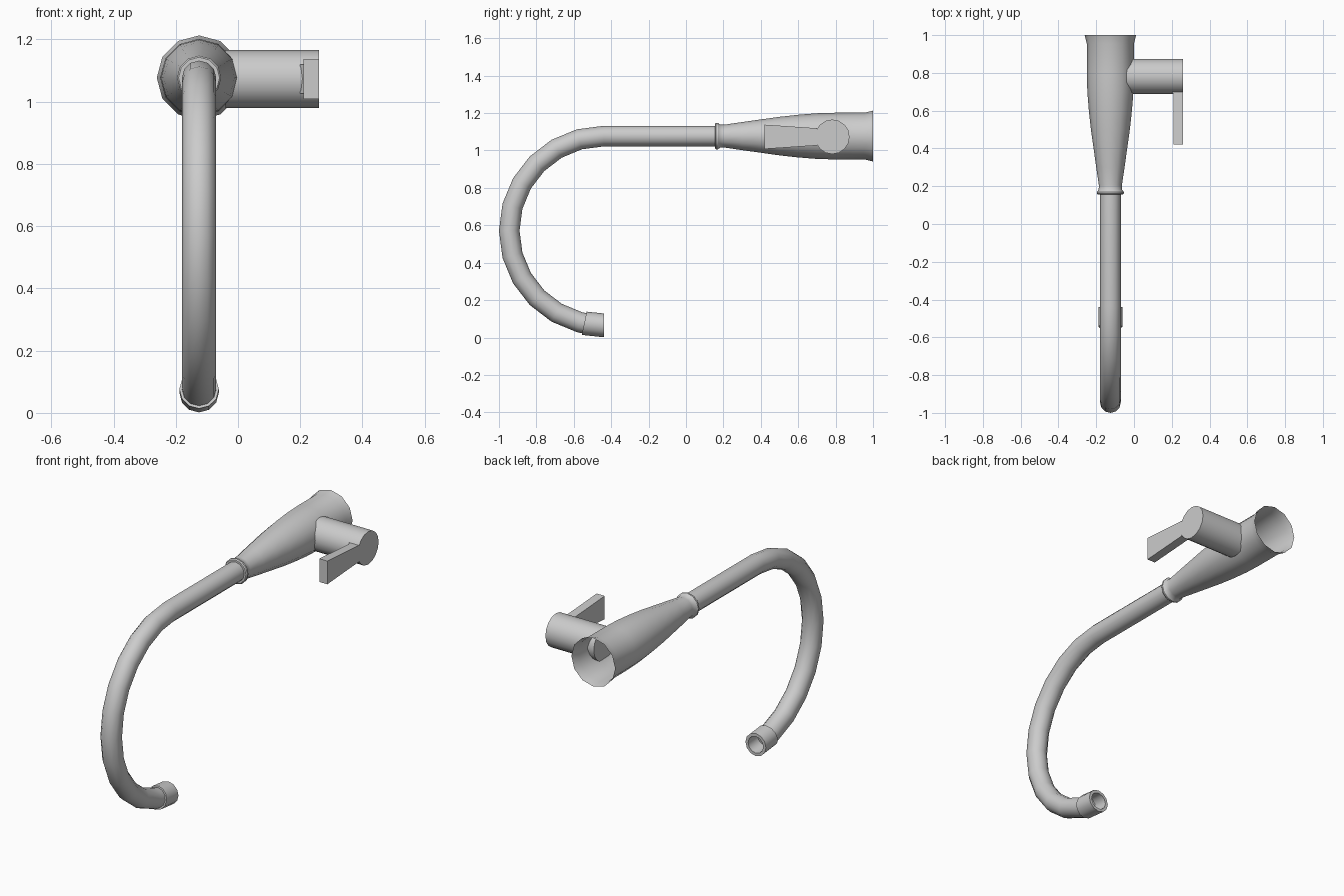
import bpy, bmesh
from math import sin, cos, pi, radians
from mathutils import Vector

if "Cube" in bpy.data.objects:
    bpy.data.objects.remove(bpy.data.objects["Cube"])

CX, CZ = -0.125, 1.077          # main axis of body and spout
BEND_R, BEND_Y = 0.506, -0.439  # spout bend
SIDES = 12


def finish(name, bm, smooth=True):
    bmesh.ops.recalc_face_normals(bm, faces=bm.faces)
    mesh = bpy.data.meshes.new(name)
    bm.to_mesh(mesh)
    bm.free()
    ob = bpy.data.objects.new(name, mesh)
    bpy.context.collection.objects.link(ob)
    if smooth:
        bpy.ops.object.select_all(action='DESELECT')
        ob.select_set(True)
        bpy.context.view_layer.objects.active = ob
        bpy.ops.object.shade_smooth_by_angle(angle=radians(35))
    return ob


def loft(name, stations, cap_end=False):
    """Skin round sections; each station is (y, z, tilt, radius)."""
    bm = bmesh.new()
    rings = []
    for y, z, tilt, r in stations:
        ring = []
        for i in range(SIDES):
            a = 2 * pi * i / SIDES
            u = r * sin(a)
            ring.append(bm.verts.new((CX + r * cos(a), y + u * sin(tilt), z + u * cos(tilt))))
        rings.append(ring)
    for a, b in zip(rings, rings[1:]):
        for i in range(SIDES):
            j = (i + 1) % SIDES
            bm.faces.new((a[i], a[j], b[j], b[i]))
    if cap_end:
        bm.faces.new(rings[-1])
    return finish(name, bm)


def bend(deg, r):
    t = radians(deg)
    return (BEND_Y - BEND_R * sin(t), CZ - BEND_R + BEND_R * cos(t), -t, r)


# Tapered body: collar, swelling barrel and flared open mouth
body = [(0.155, 0.053), (0.155, 0.066), (0.161, 0.071), (0.170, 0.071), (0.182, 0.062),
        (0.205, 0.061), (0.30, 0.075), (0.40, 0.089), (0.50, 0.103), (0.60, 0.114),
        (0.70, 0.122), (0.80, 0.125), (0.955, 0.125), (1.0, 0.136)]
loft("body", [(y, CZ, 0, r) for y, r in body])

# Curved spout tube
angles = [15 * i for i in range(12)] + [170]
loft("spout", [(0.17, CZ, 0, 0.055)] + [bend(a, 0.055) for a in angles])

# Nozzle: sleeve with a recessed bore
nz = CZ - 2 * BEND_R
loft("nozzle", [bend(168, 0.054), bend(168, 0.0635), (-0.439, nz, -pi, 0.0635),
                (-0.439, nz, -pi, 0.047), bend(171, 0.045)], cap_end=True)

# Handle stem
bm = bmesh.new()
N = 16
rings = []
for x in (-0.04, 0.26):
    rings.append([bm.verts.new((x, 0.782 + 0.0925 * cos(2 * pi * i / N),
                                1.073 + 0.0925 * sin(2 * pi * i / N))) for i in range(N)])
for i in range(N):
    j = (i + 1) % N
    bm.faces.new((rings[0][i], rings[0][j], rings[1][j], rings[1][i]))
for ring in rings:
    bm.faces.new(ring)
finish("handle_stem", bm)

# Lever blade, widening toward its free end: (y, inner x, half height)
bm = bmesh.new()
rings = []
for y, x0, h in ((0.70, 0.20, 0.046), (0.685, 0.21, 0.047), (0.42, 0.21, 0.065)):
    rings.append([bm.verts.new((x, y, 1.073 + z))
                  for x, z in ((x0, -h), (0.26, -h), (0.26, h), (x0, h))])
for a, b in zip(rings, rings[1:]):
    for i in range(4):
        j = (i + 1) % 4
        bm.faces.new((a[i], a[j], b[j], b[i]))
bm.faces.new(rings[0])
bm.faces.new(rings[-1])
finish("handle_lever", bm, smooth=False)
